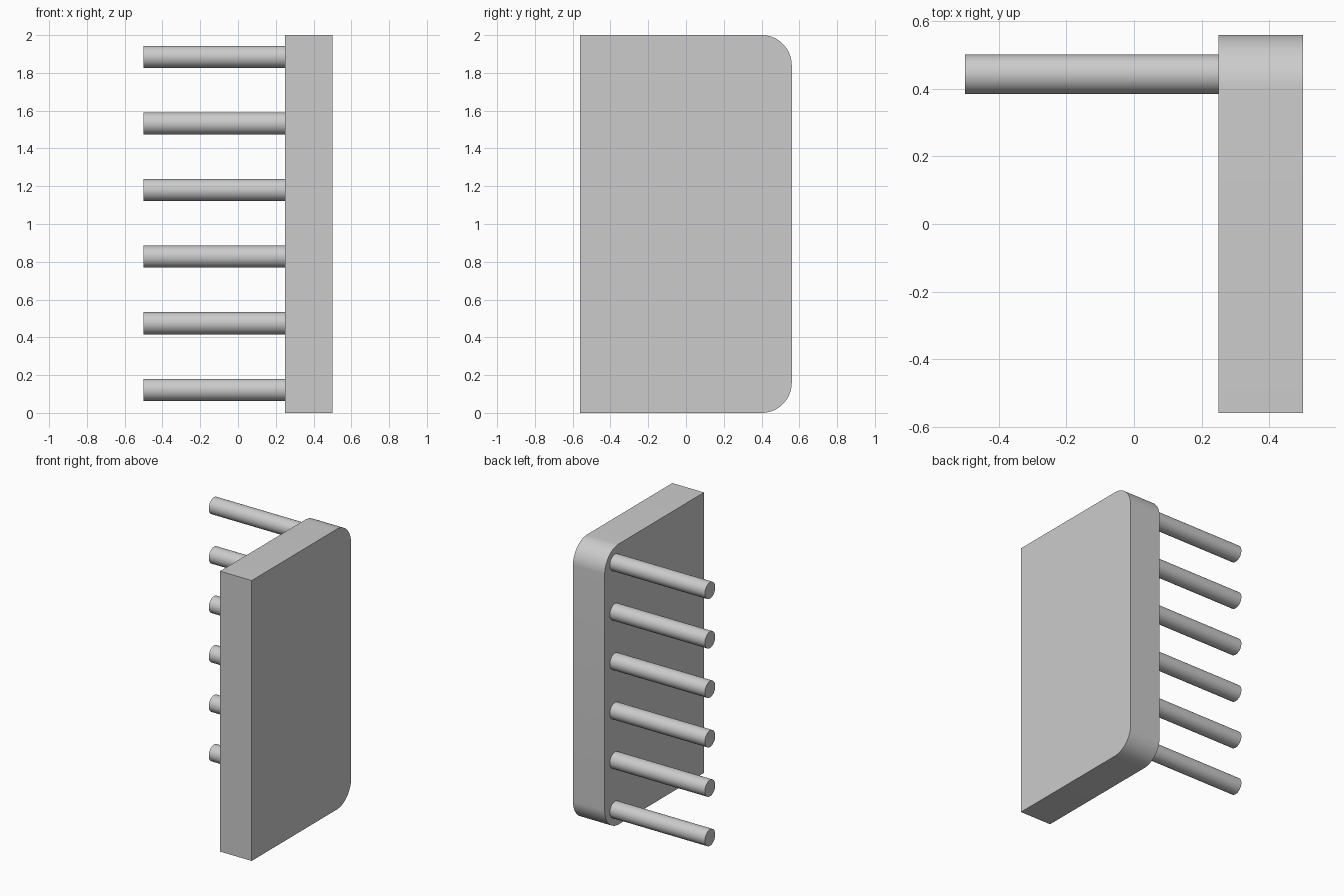
import bpy, bmesh, math
from mathutils import Matrix

if "Cube" in bpy.data.objects:
    bpy.data.objects.remove(bpy.data.objects["Cube"], do_unlink=True)

GREY = (0.6, 0.6, 0.6, 1.0)
grey = bpy.data.materials.new("plain grey")
grey.use_nodes = True
grey.diffuse_color = GREY
grey.node_tree.nodes["Principled BSDF"].inputs["Base Color"].default_value = GREY


def finish(name, bm):
    """Turn a bmesh into a grey object, smooth on its curved sides."""
    bmesh.ops.recalc_face_normals(bm, faces=bm.faces)
    mesh = bpy.data.meshes.new(name)
    bm.to_mesh(mesh)
    bm.free()
    mesh.materials.append(grey)
    obj = bpy.data.objects.new(name, mesh)
    bpy.context.collection.objects.link(obj)
    bpy.ops.object.select_all(action="DESELECT")
    obj.select_set(True)
    bpy.context.view_layer.objects.active = obj
    bpy.ops.object.shade_smooth_by_angle(angle=math.radians(30))
    return obj


# Upright plate, its two back corners rounded
INNER, OUTER, HALF_DEPTH, HEIGHT, CORNER = 0.25, 0.5, 0.56, 2.0, 0.16
bm = bmesh.new()
outline = [(-HALF_DEPTH, HEIGHT), (-HALF_DEPTH, 0)]
STEPS = 16
for start, centre_z in ((-90, CORNER), (0, HEIGHT - CORNER)):
    for i in range(STEPS + 1):
        a = math.radians(start + 90 * i / STEPS)
        outline.append((HALF_DEPTH - CORNER + CORNER * math.cos(a),
                        centre_z + CORNER * math.sin(a)))
side = bm.faces.new([bm.verts.new((INNER, y, z)) for y, z in outline])
solid = bmesh.ops.extrude_face_region(bm, geom=[side], use_keep_orig=True)
moved = [g for g in solid["geom"] if isinstance(g, bmesh.types.BMVert)]
bmesh.ops.translate(bm, verts=moved, vec=(OUTER - INNER, 0, 0))
finish("plate", bm)

# Row of six round pegs along the back edge
PEGS, RADIUS, TIP, PEG_Y = 6, 0.0585, -0.5, 0.443
LOW, HIGH = 0.122, 1.885
for i in range(PEGS):
    z = LOW + (HIGH - LOW) * i / (PEGS - 1)
    bm = bmesh.new()
    place = Matrix.Translation(((TIP + INNER) / 2, PEG_Y, z)) @ Matrix.Rotation(math.pi / 2, 4, "Y")
    bmesh.ops.create_cone(bm, cap_ends=True, segments=48, radius1=RADIUS,
                          radius2=RADIUS, depth=INNER - TIP, matrix=place)
    finish(f"peg_{i + 1}", bm)
